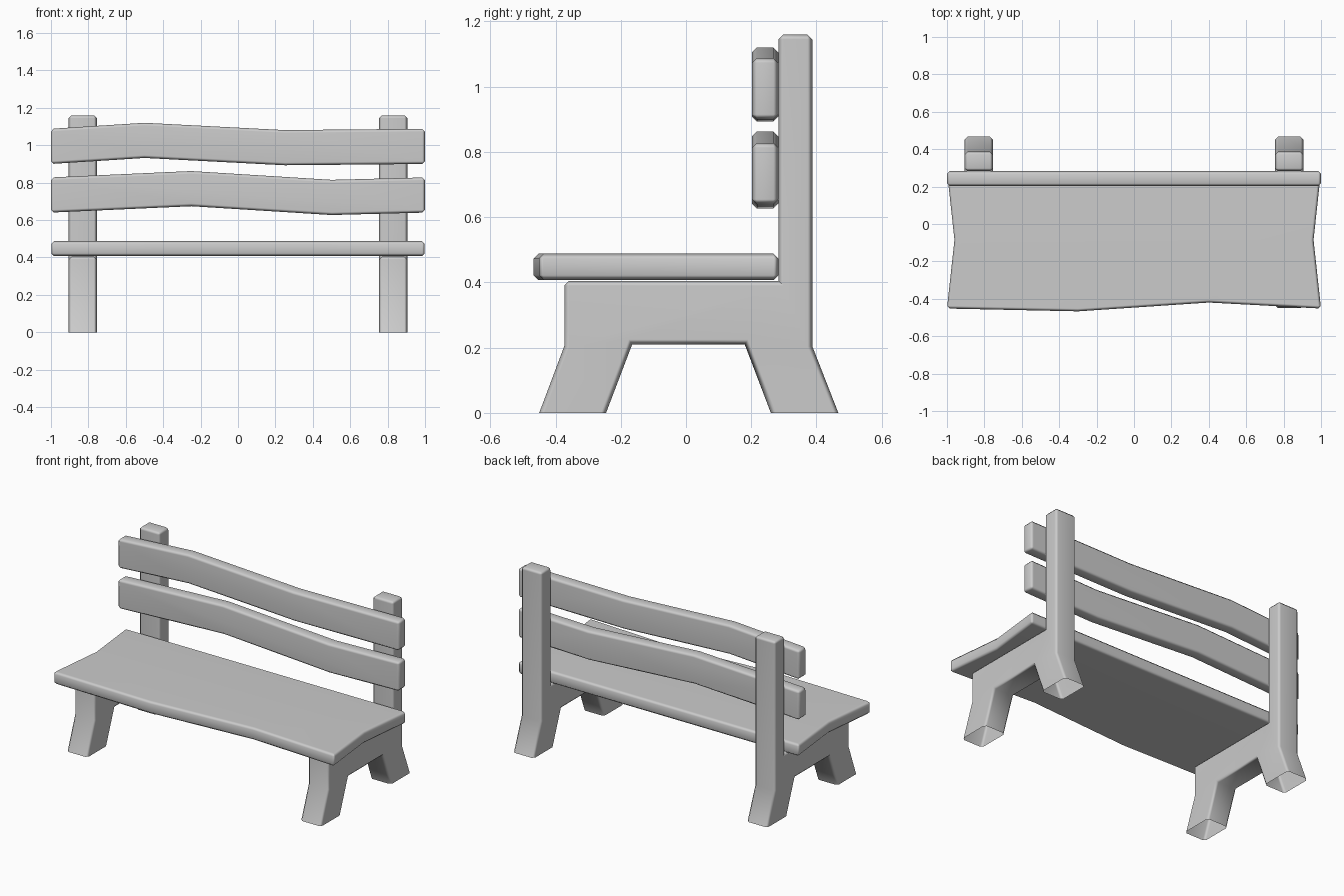
import bpy, bmesh, math
from mathutils import Vector

if "Cube" in bpy.data.objects:
    bpy.data.objects.remove(bpy.data.objects["Cube"])


def extruded(name, profile, place, lo, hi, bevel=0.015, open_bottom=False):
    """Extrude a 2D profile from lo to hi; place(a, b, t) maps it into space."""
    bm = bmesh.new()
    n = len(profile)
    rings = [[bm.verts.new(place(a, b, t)) for a, b in profile] for t in (lo, hi)]
    for ring in rings:
        bm.faces.new(ring)
    for i in range(n):
        j = (i + 1) % n
        bm.faces.new((rings[0][i], rings[0][j], rings[1][j], rings[1][i]))
    bmesh.ops.recalc_face_normals(bm, faces=bm.faces)
    if open_bottom:
        low = [f for f in bm.faces if all(v.co.z < 1e-4 for v in f.verts)]
        bmesh.ops.delete(bm, geom=low, context='FACES_ONLY')
    # Chamfer only the convex corners, leaving gentle bends and inner corners
    edges = [e for e in bm.edges if e.calc_face_angle_signed(0) > 0.7]
    bmesh.ops.bevel(bm, geom=edges, offset=bevel, segments=1, profile=0.5,
                    affect='EDGES', clamp_overlap=True)
    mesh = bpy.data.meshes.new(name)
    bm.to_mesh(mesh)
    bm.free()
    ob = bpy.data.objects.new(name, mesh)
    bpy.context.collection.objects.link(ob)
    bpy.ops.object.select_all(action='DESELECT')
    ob.select_set(True)
    bpy.context.view_layer.objects.active = ob
    bpy.ops.object.shade_smooth_by_angle(angle=math.radians(50))
    wn = ob.modifiers.new("soft_edges", 'WEIGHTED_NORMAL')
    wn.keep_sharp = True
    return ob


# End frames: splayed legs and back post in one piece, open under the feet
frame = [(-0.45, 0), (-0.245, 0), (-0.165, 0.21), (0.18, 0.21), (0.26, 0),
         (0.467, 0), (0.387, 0.205), (0.387, 1.16), (0.283, 1.16),
         (0.283, 0.405), (-0.373, 0.405), (-0.373, 0.205)]
for side, x in (("left", -0.83), ("right", 0.83)):
    extruded(side + "_frame", frame, lambda a, b, t: Vector((t, a, b)),
             x - 0.075, x + 0.075, open_bottom=True)

# Seat: wavy front edge, pinched ends
seat = [(-1, -0.452), (-0.3, -0.467), (0.4, -0.42), (1, -0.452),
        (0.96, -0.085), (1, 0.283), (-1, 0.283), (-0.96, -0.085)]
extruded("seat", seat, lambda a, b, t: Vector((a, b, t)), 0.407, 0.488)

# Back slats: wavy boards of constant height
slats = {"lower_slat": [(-1, 0.64), (-0.25, 0.674), (0.5, 0.627), (1, 0.64)],
         "upper_slat": [(-1, 0.90), (-0.5, 0.932), (0.25, 0.893), (1, 0.90)]}
for name, line in slats.items():
    outline = line + [(x, z + 0.188) for x, z in reversed(line)]
    extruded(name, outline, lambda a, b, t: Vector((a, t, b)), 0.202, 0.283)
